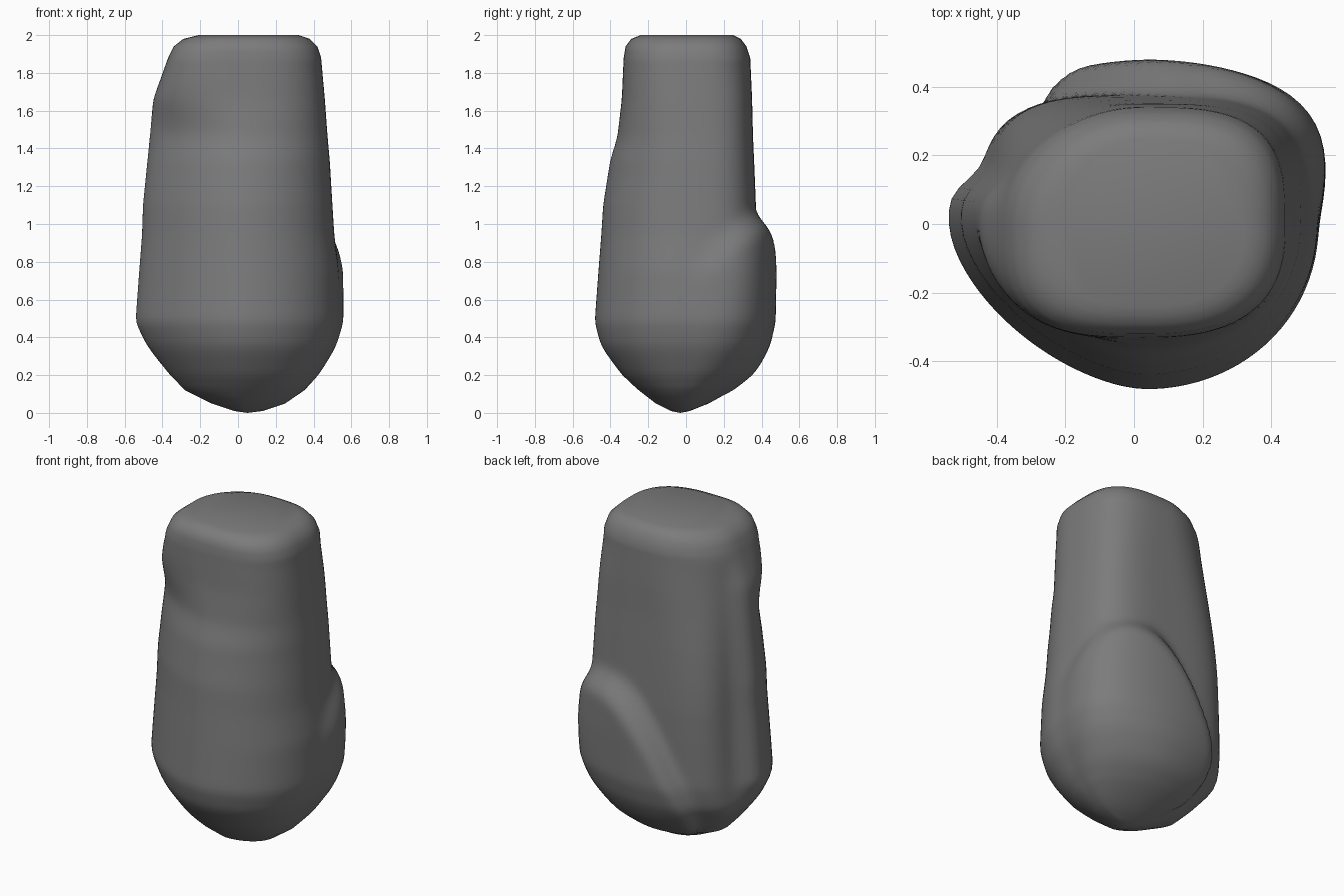
import bpy
import bmesh
from math import sin, cos, pi, radians

cube = bpy.data.objects.get("Cube")
if cube:
    bpy.data.objects.remove(cube, do_unlink=True)

SEGMENTS = 96
CENTRE_X = 0.03

# Stone outline by height: z, then reach to the -x, +x, -y and +y sides
PROFILE = [
    (.01, .02, .13, .08, .02),
    (.05, .14, .25, .16, .11),
    (.12, .28, .35, .25, .2),
    (.2, .36, .42, .34, .26),
    (.35, .48, .505, .45, .34),
    (.48, .545, .54, .485, .37),
    (.75, .525, .535, .465, .375),
    (.94, .51, .51, .45, .375),
    (1.1, .505, .5, .44, .37),
    (1.35, .48, .485, .4, .36),
    (1.45, .47, .475, .365, .355),
    (1.66, .45, .46, .34, .35),
    (1.88, .37, .44, .33, .34),
    (1.94, .34, .42, .32, .32),
    (1.98, .29, .38, .29, .29),
    (2, .21, .32, .24, .25),
]


def smooth(low, high, value):
    t = min(1, max(0, (value - low) / (high - low)))
    return t * t * (3 - 2 * t)


def mix(a, b, t):
    return a + (b - a) * t


def shoulder(angle, z):
    """Extra thickness of the arched lobe on the back corner."""
    offset = angle - radians(55)
    if offset > pi:
        offset -= 2 * pi
    crest = 1.09 - 0.4 * offset * offset
    amount = 0.105 * max(0, sin(angle))
    return amount * smooth(0, 0.14, crest - z) * smooth(0, 0.25, z)


def corner_power(c, s, z):
    """Squareness of each corner of the cross-section."""
    if s > 0 and c > 0:
        return mix(2, 3.5, smooth(0, 0.7, z)) - 0.4 * smooth(1.5, 1.9, z)
    if s > 0:
        return mix(2, 3.7, smooth(0, 0.4, z) - smooth(0.9, 1.9, z))
    if c > 0:
        return mix(2.05, 2.6, smooth(1.2, 1.9, z))
    return mix(1.6, 3.2, smooth(1.45, 1.92, z))


def radius(angle, row):
    z, left, right, front, back = row
    c, s = cos(angle), sin(angle)
    if c > 0:
        across = right - CENTRE_X
    else:
        # The side slab stops at a vertical ledge
        inner = min(left, 0.47 - 0.045 * z)
        ledge = smooth(radians(160), radians(173), angle)
        across = mix(inner, left, ledge) + CENTRE_X
    along = back if s > 0 else front
    power = corner_power(c, s, z)
    total = (abs(c) / across) ** power + (abs(s) / along) ** power
    return total ** (-1 / power) + shoulder(angle, z)


# Fill in rows between the profile heights
rows = []
for low, high in zip(PROFILE, PROFILE[1:]):
    steps = max(2, int((high[0] - low[0]) / 0.025))
    rows += [[mix(a, b, i / steps) for a, b in zip(low, high)]
             for i in range(steps)]
rows.append(PROFILE[-1])

# Loft the rings into one closed stone
bm = bmesh.new()
rings = []
for row in rows:
    ring = []
    for i in range(SEGMENTS):
        angle = 2 * pi * i / SEGMENTS
        r = radius(angle, row)
        ring.append(bm.verts.new((CENTRE_X + r * cos(angle),
                                  r * sin(angle), row[0])))
    rings.append(ring)
for lower, upper in zip(rings, rings[1:]):
    for i in range(SEGMENTS):
        j = (i + 1) % SEGMENTS
        bm.faces.new((lower[i], lower[j], upper[j], upper[i]))
bm.faces.new(rings[-1])
tip = bm.verts.new((CENTRE_X + 0.02, -0.03, 0))
for i in range(SEGMENTS):
    bm.faces.new((rings[0][(i + 1) % SEGMENTS], rings[0][i], tip))

# Soften the lobe edge and ledge slightly
inner_verts = [v for ring in rings[6:-8] for v in ring]
for _ in range(4):
    bmesh.ops.smooth_vert(bm, verts=inner_verts, factor=0.5,
                          use_axis_x=True, use_axis_y=True)
bmesh.ops.recalc_face_normals(bm, faces=bm.faces)

mesh = bpy.data.meshes.new("standing_stone")
bm.to_mesh(mesh)
bm.free()
stone = bpy.data.objects.new("standing_stone", mesh)
bpy.context.collection.objects.link(stone)
for face in mesh.polygons:
    face.use_smooth = True

# Stone colour
grey = bpy.data.materials.new("stone_grey")
grey.use_nodes = True
colour = (0.2, 0.2, 0.2, 1)
grey.diffuse_color = colour
grey.node_tree.nodes["Principled BSDF"].inputs["Base Color"].default_value = colour
mesh.materials.append(grey)
